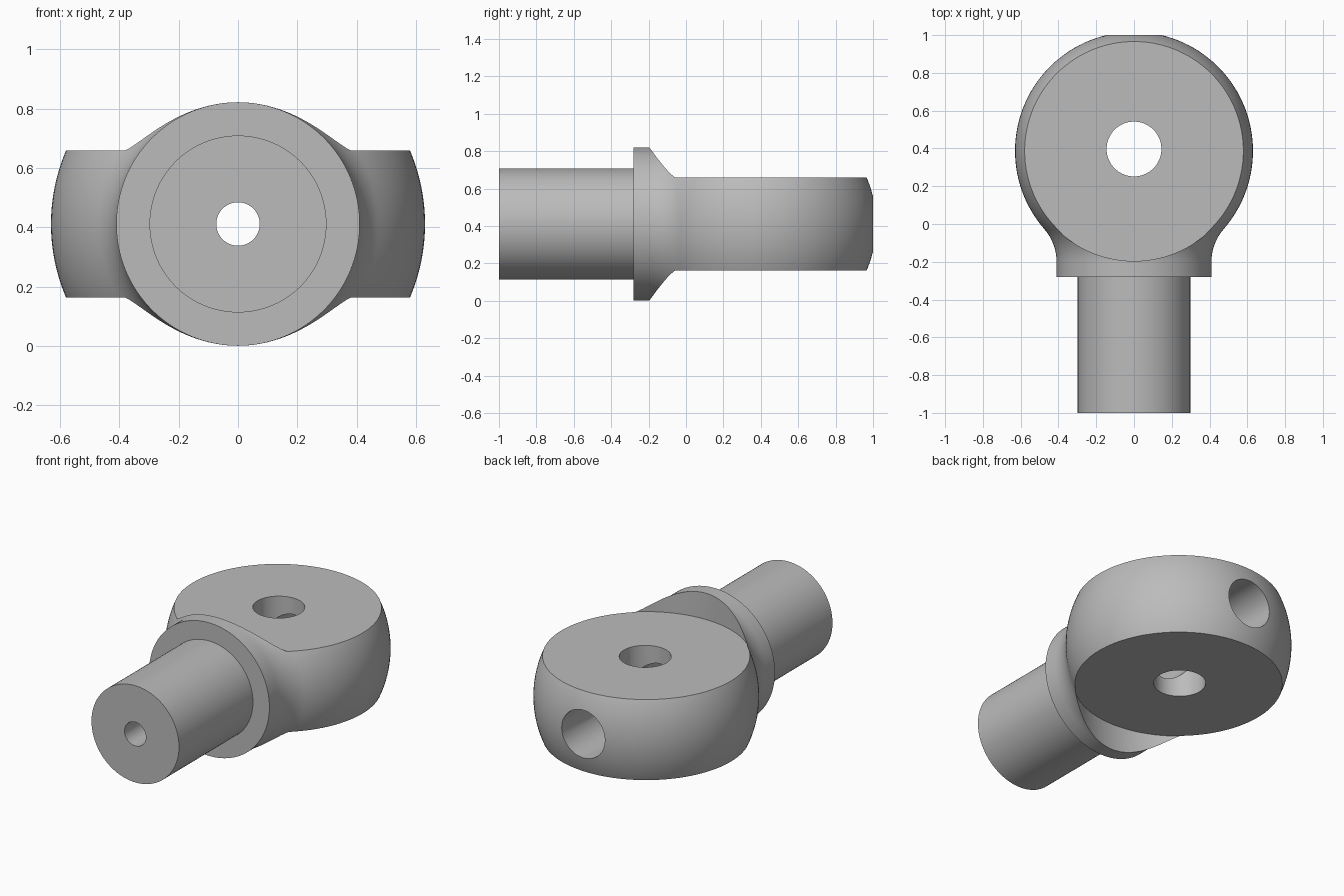
import bpy, bmesh, math
from mathutils import Matrix, Vector

default = bpy.data.objects.get("Cube")
if default:
    bpy.data.objects.remove(default, do_unlink=True)

AXIS_Z = 0.411      # height of the shank axis
HEAD_Y = 0.387      # centre of the ball head
HEAD_R = 0.63
HALF_T = 0.248      # half thickness of the flattened head
COLLAR_R = 0.41
COLLAR_Y = -0.2     # where the collar starts to flare
SHANK_R = 0.298
BORE_R = 0.147
SEGMENTS = 128

steel = bpy.data.materials.new("steel grey")
steel.use_nodes = True
grey = (0.5, 0.5, 0.5, 1)
steel.diffuse_color = grey
steel.node_tree.nodes["Principled BSDF"].inputs["Base Color"].default_value = grey


def make_object(name, bm):
    bmesh.ops.recalc_face_normals(bm, faces=bm.faces)
    mesh = bpy.data.meshes.new(name)
    bm.to_mesh(mesh)
    bm.free()
    mesh.materials.append(steel)
    obj = bpy.data.objects.new(name, mesh)
    bpy.context.collection.objects.link(obj)
    return obj


def lathe(name, profile):
    """Revolve (radius, y) points around the shank axis."""
    bm = bmesh.new()
    verts = [bm.verts.new((r, y, AXIS_Z)) for r, y in profile]
    edges = [bm.edges.new(pair) for pair in zip(verts, verts[1:])]
    bmesh.ops.spin(bm, geom=verts + edges, cent=(0, 0, AXIS_Z), axis=(0, 1, 0),
                   angle=math.tau, steps=SEGMENTS, use_duplicate=False)
    bmesh.ops.remove_doubles(bm, verts=bm.verts, dist=1e-5)
    return make_object(name, bm)


def cut_cylinder(body, start, end, radius):
    """Subtract a cylinder running from start to end."""
    start, end = Vector(start), Vector(end)
    direction = end - start
    bm = bmesh.new()
    bmesh.ops.create_cone(
        bm, cap_ends=True, segments=SEGMENTS, radius1=radius, radius2=radius,
        depth=direction.length,
        matrix=Matrix.Translation((start + end) / 2)
        @ direction.to_track_quat('Z', 'Y').to_matrix().to_4x4())
    cutter = make_object("cutter", bm)
    cutter.hide_render = True
    mod = body.modifiers.new("cut", 'BOOLEAN')
    mod.operation = 'DIFFERENCE'
    mod.solver = 'EXACT'
    mod.object = cutter
    bpy.context.view_layer.objects.active = body
    bpy.ops.object.modifier_apply(modifier=mod.name)
    bpy.data.objects.remove(cutter, do_unlink=True)


# Fillet tangent to both the collar and the ball
drop = HEAD_Y - COLLAR_Y
fillet = (COLLAR_R**2 + drop**2 - HEAD_R**2) / (2 * (HEAD_R - COLLAR_R))
meet = math.atan2(drop, COLLAR_R + fillet)

# Shank, collar, fillet and ball as one turned profile
profile = [(0, -1), (SHANK_R, -1), (SHANK_R, -0.28), (COLLAR_R, -0.28)]
for i in range(13):
    a = meet * i / 12
    profile.append((COLLAR_R + fillet - fillet * math.cos(a),
                    COLLAR_Y + fillet * math.sin(a)))
for i in range(1, 49):
    a = -meet + (math.pi / 2 + meet) * i / 48
    profile.append((HEAD_R * math.cos(a), HEAD_Y + HEAD_R * math.sin(a)))
profile[-1] = (0, HEAD_Y + HEAD_R)
rod_end = lathe("rod_end", profile)

# Round flats milled into the top and bottom of the head
for side in (1, -1):
    cut_cylinder(rod_end, (0, HEAD_Y, AXIS_Z + side * HALF_T),
                 (0, HEAD_Y, AXIS_Z + side), 0.583)

# Vertical pin hole, wide rear bore, narrow hole through the shank
cut_cylinder(rod_end, (0, 0.397, -1), (0, 0.397, 2), BORE_R - 0.002)
cut_cylinder(rod_end, (0, 0, AXIS_Z), (0, 2, AXIS_Z), BORE_R)
cut_cylinder(rod_end, (0, -2, AXIS_Z), (0, 0.1, AXIS_Z), 0.073)

# Smooth shading with crisp machined edges
bpy.ops.object.select_all(action='DESELECT')
rod_end.select_set(True)
bpy.context.view_layer.objects.active = rod_end
bpy.ops.object.shade_smooth_by_angle(angle=math.radians(25))
